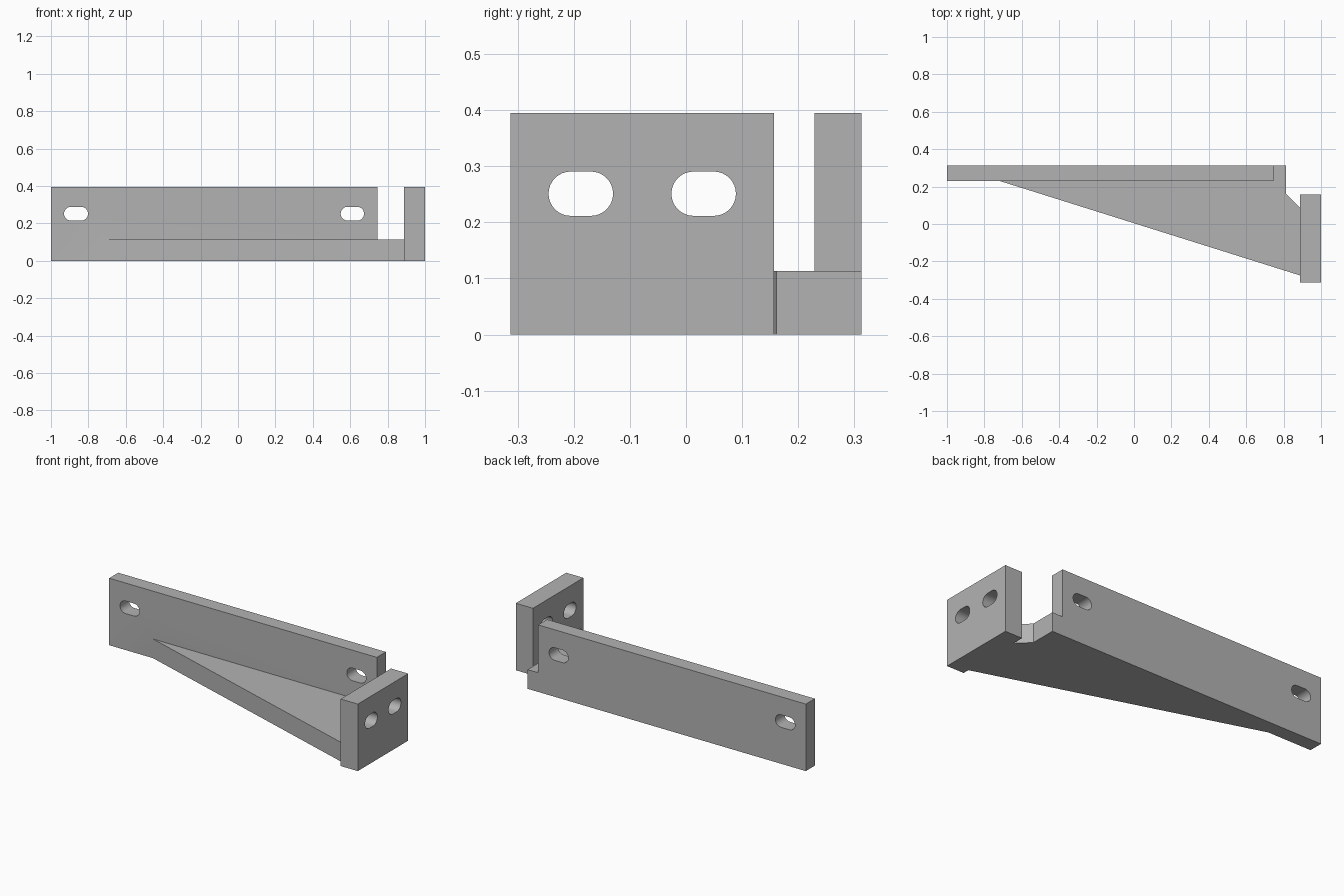
import bpy, bmesh, math
from mathutils import Matrix, Vector

cube = bpy.data.objects.get("Cube")
if cube:
    bpy.data.objects.remove(cube, do_unlink=True)

grey = bpy.data.materials.new("plain_grey")
grey.use_nodes = True
colour = (0.45, 0.45, 0.45, 1)
grey.diffuse_color = colour
grey.node_tree.nodes["Principled BSDF"].inputs["Base Color"].default_value = colour

HEIGHT, WEB = 0.395, 0.113        # plate height, web thickness
BACK, FRONT = 0.313, -0.313       # depth limits
PLATE_Y = 0.229                   # front face of the back plate
END_X = 0.888                     # inner face of the end plate


def prism(name, points, direction):
    """Extrude a closed 3D outline along a direction."""
    bm = bmesh.new()
    face = bm.faces.new([bm.verts.new(p) for p in points])
    result = bmesh.ops.extrude_face_region(bm, geom=[face])
    moved = [v for v in result["geom"] if isinstance(v, bmesh.types.BMVert)]
    bmesh.ops.translate(bm, verts=moved, vec=direction)
    bmesh.ops.recalc_face_normals(bm, faces=bm.faces[:])
    mesh = bpy.data.meshes.new(name)
    bm.to_mesh(mesh)
    bm.free()
    mesh.materials.append(grey)
    obj = bpy.data.objects.new(name, mesh)
    bpy.context.collection.objects.link(obj)
    return obj


def slot_outline(start, end, radius, z, steps=16):
    """Rounded slot outline as (along, z) pairs."""
    points = []
    for centre, turn in ((end - radius, -math.pi / 2), (start + radius, math.pi / 2)):
        for i in range(steps + 1):
            a = turn + math.pi * i / steps
            points.append((centre + radius * math.cos(a), z + radius * math.sin(a)))
    return points


def combine(target, other, operation):
    """Apply a boolean and remove the helper."""
    mod = target.modifiers.new(operation.lower(), 'BOOLEAN')
    mod.operation, mod.solver, mod.object = operation, 'EXACT', other
    bpy.context.view_layer.objects.active = target
    bpy.ops.object.modifier_apply(modifier=mod.name)
    bpy.data.objects.remove(other, do_unlink=True)


# Back plate
bracket = prism("slotted_corner_bracket",
                [(x, PLATE_Y, z) for x, z in
                 ((-1, 0), (0.745, 0), (0.745, HEIGHT), (-1, HEIGHT))],
                Vector((0, BACK - PLATE_Y, 0)))

# End plate
end_plate = prism("end_plate",
                  [(END_X, y, z) for y, z in
                   ((FRONT, 0), (0.157, 0), (0.157, HEIGHT), (FRONT, HEIGHT))],
                  Vector((1 - END_X, 0, 0)))

# Tapered web with a chamfered inner corner
web = prism("tapered_web",
            [(x, y, 0) for x, y in
             ((-0.715, PLATE_Y), (END_X, -0.275), (END_X, 0.087),
              (0.814, 0.161), (0.814, BACK), (-0.715, BACK))],
            Vector((0, 0, WEB)))

combine(bracket, web, 'UNION')
combine(bracket, end_plate, 'UNION')

# Slots through the back plate
for start, end in ((-0.93, -0.802), (0.549, 0.674)):
    cutter = prism("slot_cutter", [(x, PLATE_Y - 0.05, z) for x, z in
                                   slot_outline(start, end, 0.037, 0.252)],
                   Vector((0, 0.2, 0)))
    combine(bracket, cutter, 'DIFFERENCE')

# Slots through the end plate
for start, end in ((-0.245, -0.13), (-0.026, 0.089)):
    cutter = prism("slot_cutter", [(END_X - 0.05, y, z) for y, z in
                                   slot_outline(start, end, 0.0395, 0.251)],
                   Vector((0.22, 0, 0)))
    combine(bracket, cutter, 'DIFFERENCE')

# Smooth slot walls, crisp edges elsewhere
bracket.select_set(True)
bpy.context.view_layer.objects.active = bracket
bpy.ops.object.shade_smooth_by_angle(angle=math.radians(30))
